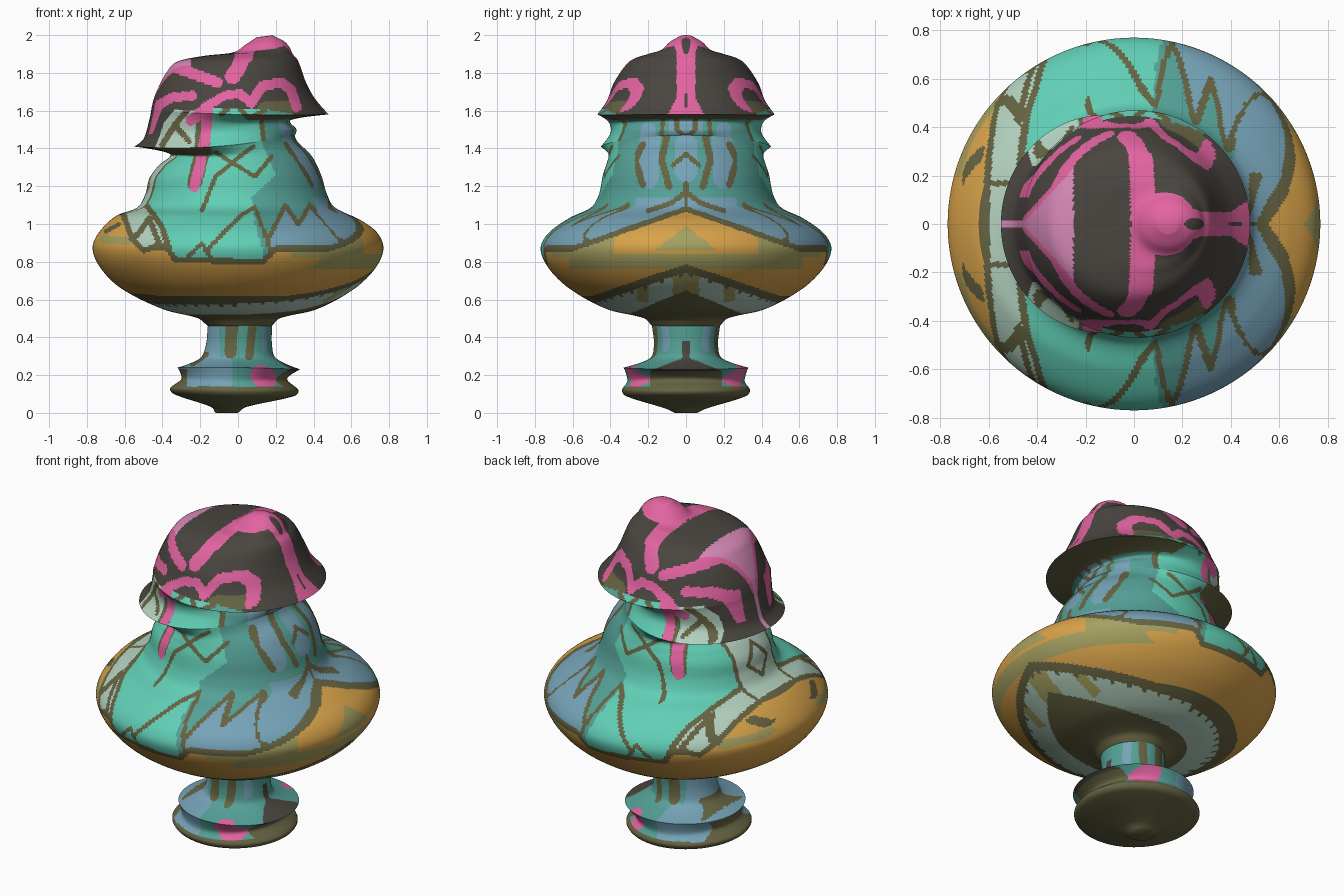
import bpy, bmesh, math

old = bpy.data.objects.get("Cube")
if old:
    bpy.data.objects.remove(old, do_unlink=True)

# Palette (display values, converted to linear)
PALETTE = {
    "teal": (.38, .81, .71), "deep_teal": (.33, .63, .59), "blue": (.46, .64, .72),
    "ochre": (.85, .64, .29), "khaki": (.65, .63, .38), "olive": (.40, .39, .26),
    "charcoal": (.29, .27, .25), "pink": (.89, .39, .63), "light_pink": (.85, .54, .72),
    "mint": (.70, .82, .75)}
NAMES = list(PALETTE)
MATERIALS = []
for name, rgb in PALETTE.items():
    mat = bpy.data.materials.new(name)
    mat.use_nodes = True
    colour = [((c + .055) / 1.055) ** 2.4 for c in rgb] + [1]
    mat.diffuse_color = colour
    shader = mat.node_tree.nodes["Principled BSDF"]
    shader.inputs["Base Color"].default_value = colour
    shader.inputs["Roughness"].default_value = .8
    MATERIALS.append(mat)

# Painting helpers; all distances are in hundredths
def level(x, pts):
    """Height of a broken line at x."""
    for (ax, az), (bx, bz) in zip(pts, pts[1:]):
        if x <= bx:
            return az + (bz - az) * max(0, x - ax) / (bx - ax)
    return pts[-1][1]

def near(x, z, pts, width):
    """True when the point lies on a brush stroke."""
    for (ax, az), (bx, bz) in zip(pts, pts[1:]):
        dx, dz = bx - ax, bz - az
        t = min(1, max(0, ((x - ax) * dx + (z - az) * dz) / (dx * dx + dz * dz)))
        if math.hypot(x - ax - t * dx, z - az - t * dz) < width:
            return True
    return False

def strokes(colour, x, z, layers):
    for name, width, pts in layers:
        if near(x, z, pts, width):
            colour = name
    return colour

# Pedestal colours
DRIPS = [("blue", 4, [(-14, 44), (-13, 18)]), ("blue", 4, [(-7, 26), (-7, 16)]),
         ("olive", 3.2, [(-3, 50), (-4, 32)]), ("olive", 2.2, [(8, 50), (6, 30)]),
         ("olive", 1.5, [(-17, 31), (-24, 26)]), ("blue", 1.5, [(14, 46), (14, 34)]),
         ("pink", 5.5, [(12, 20), (15, 18)])]

def paint_pedestal(x, y, z, t):
    if z < 14 or (x < -27 and z < 23):
        return "olive"
    if x > 12 and 22 < z < 38 and y < 2 + max(0, 29 - z) * 2.5:
        return "charcoal"
    if x > 18 and y < 19 and z < 22:
        return "olive"
    return strokes("blue" if x < -16 else "deep_teal", x, z, DRIPS[:-1] if z > 25 else DRIPS)

# Body colours
RIM = [(-61, 106), (-56, 92), (-50, 86), (-44, 88), (-38, 88), (-33, 81),
       (13, 80), (20, 87), (30, 87)]
PEAKS = [(16, 92), (25, 110), (32, 100), (38, 110), (48, 99), (54, 92)]
SUNNY = [(80, 15), (100, 9), (114, 7), (126, 20), (142, 13)]
CRACKS = [("olive", 1.2, PEAKS),
          ("olive", 1.5, [(-36, 86), (-41, 100), (-50, 112)]),
          ("olive", 1.5, [(-55, 92), (-47, 103), (-42, 90)]),
          ("olive", 1.1, [(-27, 82), (-19, 90), (-14, 81)]),
          ("olive", 1.1, [(-17, 86), (2, 105), (9, 109), (17, 87)]),
          ("olive", 1.1, [(-19, 107), (-12, 125), (0, 135), (8, 141)]),
          ("olive", 1.1, [(-12, 138), (9, 125), (18, 136)]),
          ("olive", 4, [(-18, 142), (-23, 122)]),
          ("pink", 2.8, [(-18, 150), (-20, 132), (-23, 120)])]
NECK = [("blue", 6, [(0, 128), (0, 142)]), ("blue", 5.5, [(20, 124), (19, 147)]),
        ("olive", 1.8, [(10, 147), (13, 134), (9, 120)]), ("olive", 1.2, [(0, 137), (7, 131)]),
        ("olive", 1.8, [(23, 142), (27, 134), (23, 121)]),
        ("olive", 1.3, [(0, 117), (8, 111), (20, 107)]), ("olive", 1.2, [(0, 122), (0, 106)])]

def paint_skirt(x, y, z, top):
    # Crescent of pale teeth under the belly
    bottom = max(52, 65 - y * .42) if x > 0 else 52
    tooth = 1.5 if math.sin(math.atan2(y, x) * 40) > .7 else 0
    if not bottom < z < top - 2.5 - tooth:
        return "olive"
    return "khaki" if x > 45 and (y < 7 or 20 < y < 26) else "mint"

def paint_body(x, y, z, t):
    skirt = max(60, 77 - y * .34) if x > 0 else level(x, [(-70, 63), (-40, 60)])
    if z < skirt + 1.8:
        return paint_skirt(x, y, z, skirt)
    if t > 12 and x < -14:
        return "olive"
    rim = max(87, 108 - y * .35) if x > 30 else level(x, RIM)
    if abs(z - rim) < 1.5 or near(x, z, RIM, 1.5):
        return "olive"
    if z < rim:
        wedge = y < (99 - z) * 1.3 and z > 86 or y > 38 and z > 82
        if x > 28 and (76 < z < 84 and y < 62 or wedge):
            return "khaki"
        return strokes("ochre", x, z, [("khaki", 2, [(-71, 92), (-58, 91)]),
                                       ("olive", 1.1, [(-70, 96), (-63, 100)])])
    if x < -30 and y < 18 and z > 104:
        # Pale blaze up the back of the neck
        return strokes("mint", y, z, [("olive", 1.3, [(17, 104), (17, 137)]),
                                      ("olive", 1.2, [(0, 112), (9, 120), (0, 130)])])
    if z < 113 and x < -36 - (z - 86) * .5:
        base = "mint"
    elif x > 16 and z < max(level(x, PEAKS), 93):
        base = "blue"
    elif x > 0 and y < 27 or x > 42:
        return strokes("blue" if z < 114 else "deep_teal", y, z, NECK)
    else:
        base = "deep_teal" if x > level(z, SUNNY) else "teal"
    return strokes(base, x, z, CRACKS)

# Hat and collar colours
HEM = [(-55, 130), (-44, 140), (-39, 154), (-33, 161), (-22, 160), (-8, 167),
       (0, 169), (8, 162), (30, 158)]
RIBBONS = [("pink", 2.5, [(-47, 150), (-42, 163), (-35, 167), (-24, 168)]),
           ("pink", 2.9, [(-36, 184), (-25, 180), (-11, 175)]),
           ("pink", 4, [(3, 192), (1, 184), (-3, 178)]),
           ("olive", 3.5, [(14, 161), (27, 162)]),
           ("pink", 2.7, [(7, 164), (13, 173), (23, 175), (28, 171), (31, 162)]),
           ("pink", 2.4, [(-25, 155), (-17, 162), (-7, 168), (1, 169), (7, 164)])]
COLLAR = [("olive", 1.6, [(-40, 142), (-33, 153), (-27, 160)]),
          ("olive", 1.5, [(-33, 152), (-26, 144)]),
          ("mint", 1.6, [(-7, 166), (0, 166)]),
          ("olive", 1.3, [(-9, 158), (-2, 164), (6, 156), (14, 160)]),
          ("olive", 1.3, [(12, 158), (14, 140)]),
          ("olive", 4, [(-18, 155), (-19, 140)]),
          ("pink", 2.8, [(-25, 155), (-16, 160), (-17, 148), (-19, 138)])]
SCARF = [("blue", 9, [(0, 140), (0, 160)]), ("olive", 1.2, [(0, 146), (5, 150), (5, 158)]),
         ("olive", 1.2, [(13, 146), (12, 158)]), ("blue", 4, [(20, 145), (20, 150)])]

def paint_hat(x, y, z, t):
    if 2.15 < t < 3 and x > 5:
        return "olive"
    if z < level(x, HEM) and t < 3.6 and x < 33 - t:
        if x > 0 and y < 27:
            return strokes("deep_teal", y, z, SCARF)
        base = "mint" if x < -23 else "teal" if x < 13 else "deep_teal"
        return strokes(base, x, z, COLLAR)
    # Knob and the flared stripe running down from it
    if x > 13 and t > 3:
        if math.hypot((x - 25) / 4, y / 2.5) < 1 or near(x, y, [(40, 0), (44, 0)], 1):
            return "charcoal"
        if y < 5 + max(0, x - 40) * .7 + max(0, 28 - x) * .4:
            return "pink"
    if math.hypot(x - 13, y) < 13 or z > 175 and near(x, y, [(4, 8), (3, 26)], 5):
        return "pink"
    # Pale wedge on the crown and the line below it
    if x < -25:
        edge = 23 * (x + 46) / 21
        if y < edge or y < 1.5:
            return "light_pink"
        if x > -46 and y < edge + 2.5:
            return "pink"
        if y < 11:
            return "charcoal"
    return strokes("charcoal", x, z, RIBBONS)

# Rings: left x, left z, right x, right z, half depth, z at the front
PEDESTAL = [(-12, 0, 0, 0, 6, 0), (-14, 3, 4, 3, 10, 2), (-34, 10, 30, 9, 32, 9),
            (-36, 13, 32, 12, 34, 12), (-30, 18, 26, 18, 31, 17), (-32, 24, 33, 23, 33, 24),
            (-20, 29, 20, 29, 19, 29), (-17, 36, 18, 36, 17, 36), (-16, 46, 18, 46, 18, 46)]
BODY = [PEDESTAL[-1], (-21, 50, 22, 50, 22, 50), (-40, 55, 42, 55, 42, 55),
        (-62, 66, 62, 66, 62, 66), (-73, 77, 73, 77, 73, 77), (-77, 87, 77, 87, 77, 87),
        (-74, 95, 74, 95, 73, 95), (-65, 104, 65, 102, 62, 103), (-53, 109, 51, 109, 50, 109),
        (-49, 116, 47, 116, 46, 116), (-47, 124, 44, 126, 44, 126),
        (-42, 131, 39, 136, 42, 132), (-36, 137, 32, 143, 41, 137), (-55, 141, 30, 147, 45, 141)]
HAT = [BODY[-1], (-50, 145, 31, 150, 40, 148), (-47, 155, 28, 155, 41, 154),
       (-46, 160, 48, 158, 47, 158), (-44, 168, 41, 166, 42, 165), (-38, 180, 36, 175, 38, 175),
       (-32, 186, 32, 186, 30, 186), (-18, 189, 29, 190, 20, 190), (-2, 191, 27, 194, 13, 192),
       (4, 195, 24, 197, 9, 196), (10, 199, 18, 200, 4, 199)]

def smooth_rings(rings, sharp):
    """Refine the rings with a smooth curve that keeps corners at the sharp ones."""
    def tangent(i):
        a, b = max(i - 1, 0), min(i + 1, len(rings) - 1)
        span = sum(math.dist(rings[k], rings[k + 1]) for k in range(a, b))
        return [0 if i in sharp else (q - p) / span for p, q in zip(rings[a], rings[b])]
    rows = [(0, rings[0])]
    for i in range(len(rings) - 1):
        size = math.dist(rings[i], rings[i + 1])
        steps = max(3, round(size / 1.7))
        for t in [s / steps for s in range(1, steps + 1)]:
            h = t * t * (3 - 2 * t)
            u, v = t * (1 - t) ** 2 * size, t * t * (t - 1) * size
            rows.append((i + t, [p + (q - p) * h + m * u + n * v for p, q, m, n in
                                 zip(rings[i], rings[i + 1], tangent(i), tangent(i + 1))]))
    return rows

def loft(name, rings, sharp, paint, sides=360):
    bm = bmesh.new()
    loops, marks = [], []
    turns = [math.tau * k / sides for k in range(sides)]
    for t, (xl, zl, xr, zr, depth, zf) in smooth_rings(rings, sharp):
        mid = (zl + zr) / 2
        loops.append([bm.verts.new(((xl + xr + (xr - xl) * math.cos(a)) / 200,
                                    depth * math.sin(a) / 100,
                                    (mid + (zr - zl) / 2 * math.cos(a)
                                     + (zf - mid) * math.sin(a) ** 2) / 100)) for a in turns])
        marks.append(t)
    for low, high, t, t2 in zip(loops, loops[1:], marks, marks[1:]):
        for k in range(sides):
            n = (k + 1) % sides
            face = bm.faces.new((low[k], low[n], high[n], high[k]))
            p = face.calc_center_median() * 100
            face.material_index = NAMES.index(paint(p.x, abs(p.y), p.z, (t + t2) / 2))
    if rings is PEDESTAL:
        bm.faces.new(loops[0][::-1]).material_index = NAMES.index("olive")
    if rings is HAT:
        bm.faces.new(loops[-1]).material_index = NAMES.index("pink")
    mesh = bpy.data.meshes.new(name)
    bm.to_mesh(mesh)
    bm.free()
    for mat in MATERIALS:
        mesh.materials.append(mat)
    obj = bpy.data.objects.new(name, mesh)
    bpy.context.collection.objects.link(obj)
    bpy.ops.object.select_all(action="DESELECT")
    obj.select_set(True)
    bpy.context.view_layer.objects.active = obj
    bpy.ops.object.shade_smooth_by_angle(angle=math.radians(50))

loft("pedestal", PEDESTAL, {5}, paint_pedestal)
loft("body", BODY, {13}, paint_body)
loft("hat", HAT, {0, 3}, paint_hat)
